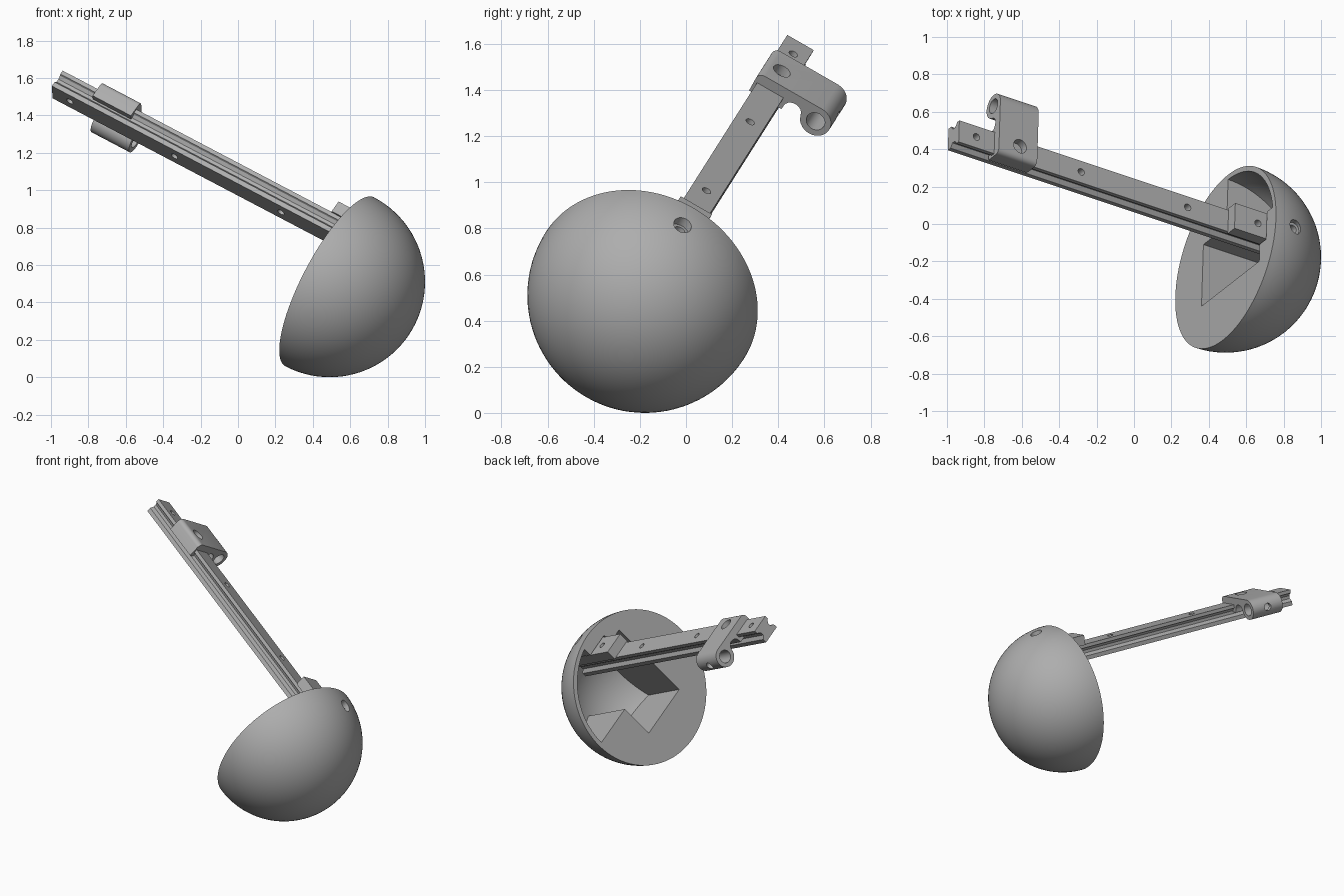
import bpy, bmesh, math
from mathutils import Vector, Matrix

if "Cube" in bpy.data.objects:
    bpy.data.objects.remove(bpy.data.objects["Cube"], do_unlink=True)

grey = bpy.data.materials.new("plain_grey")
grey.use_nodes = True
grey.diffuse_color = (0.42, 0.42, 0.42, 1)
grey.node_tree.nodes["Principled BSDF"].inputs["Base Color"].default_value = (0.42, 0.42, 0.42, 1)

# Tilted working frame: u along the rail, v across it, w out of its top face
u = Vector((0.849, -0.283, -0.446)).normalized()
v = Vector((0.03, 0.866, -0.5))
v = (v - u * v.dot(u)).normalized()
w = u.cross(v)
FRAME = Matrix.Translation((0.49, -0.178, 0.51)) @ Matrix((u, v, w)).transposed().to_4x4()
AXIS = {"u": Matrix.Rotation(math.pi / 2, 4, 'Y'),
        "v": Matrix.Rotation(math.pi / 2, 4, 'X'),
        "w": Matrix.Identity(4)}


def make(name, bm):
    bmesh.ops.recalc_face_normals(bm, faces=bm.faces[:])
    mesh = bpy.data.meshes.new(name)
    bm.to_mesh(mesh)
    bm.free()
    mesh.materials.append(grey)
    ob = bpy.data.objects.new(name, mesh)
    bpy.context.scene.collection.objects.link(ob)
    return ob


def prism(name, outline, start, end):
    """Extrude a (v, w) outline along u."""
    bm = bmesh.new()
    face = bm.faces.new([bm.verts.new((start, b, c)) for b, c in outline])
    out = bmesh.ops.extrude_face_region(bm, geom=[face])
    moved = [g for g in out["geom"] if isinstance(g, bmesh.types.BMVert)]
    bmesh.ops.translate(bm, verts=moved, vec=(end - start, 0, 0))
    return make(name, bm)


def box(b, low, high):
    return [(-b, low), (b, low), (b, high), (-b, high)]


def rod(axis, centre, radius, length):
    bm = bmesh.new()
    bmesh.ops.create_cone(bm, cap_ends=True, segments=32, radius1=radius, radius2=radius,
                          depth=length, matrix=Matrix.Translation(centre) @ AXIS[axis])
    return make("cutter", bm)


def ball(name, radius, half=False):
    bm = bmesh.new()
    bmesh.ops.create_uvsphere(bm, u_segments=96, v_segments=48, radius=radius, matrix=AXIS["u"])
    if half:
        bmesh.ops.bisect_plane(bm, geom=bm.verts[:] + bm.edges[:] + bm.faces[:], dist=1e-4,
                               plane_co=(0, 0, 0), plane_no=(1, 0, 0), clear_inner=True)
        rim = [e for e in bm.edges if e.is_boundary]
        bmesh.ops.contextual_create(bm, geom=rim)
    return make(name, bm)


def combine(ob, tool, operation='DIFFERENCE'):
    mod = ob.modifiers.new("cut", 'BOOLEAN')
    mod.operation, mod.solver, mod.object = operation, 'EXACT', tool
    bpy.context.view_layer.objects.active = ob
    bpy.ops.object.modifier_apply(modifier=mod.name)
    bpy.data.objects.remove(tool, do_unlink=True)


# Half-ball housing with a stepped pocket that follows the inside of the shell
housing = ball("dome_housing", 0.51, half=True)
pocket = prism("pocket", [(-0.19, -0.235), (0.19, -0.235), (0.19, 0), (0.6, 0), (0.6, 0.6),
                          (0.085, 0.6), (0.085, 0.415), (-0.085, 0.415), (-0.085, 0.35),
                          (-0.19, 0.35)], -0.1, 0.6)
combine(pocket, ball("inner_ball", 0.48), 'INTERSECT')
combine(housing, pocket)

# Countersunk screw hole through the shell
combine(housing, rod("w", (0.135, 0, 0.45), 0.024, 0.3))
combine(housing, rod("w", (0.135, 0, 0.56), 0.04, 0.2))

# Guide rail with a groove along each side
half = [(0.066, 0.23), (0.066, 0.258), (0.042, 0.275), (0.042, 0.295),
        (0.055, 0.312), (0.066, 0.316), (0.066, 0.34)]
rail = prism("guide_rail", half + [(-b, c) for b, c in reversed(half)], -1.89, 0.31)
for a in (-1.78, -1.12, -0.45):
    combine(rail, rod("w", (a, 0, 0.3), 0.02, 0.3))

# Mounting block at the housing end of the rail
block = prism("mounting_block", box(0.078, 0.338, 0.408), -0.195, 0.23)
for a in (-0.05, 0.135):
    combine(block, rod("w", (a, 0, 0.4), 0.02, 0.1))

# Clamp over the rail: flat plate running into a rolled barrel on one side
bc, cc, r = 0.237, 0.318, 0.07
outline = [(-0.08, 0.285), (0.082, 0.285)]
for i in range(9):  # hollow between body and barrel
    t = math.pi * (1 - i / 8)
    outline.append((0.125 + 0.042 * math.cos(t), 0.305 + 0.038 * math.sin(t)))
for i in range(25):  # barrel
    t = math.pi * (1.0 + 1.5 * i / 24)
    outline.append((bc + r * math.cos(t), cc + r * math.sin(t)))
for i in range(7):  # rounded shoulder
    t = math.pi / 2 * (1 + i / 6)
    outline.append((-0.05 + 0.03 * math.cos(t), 0.358 + 0.03 * math.sin(t)))
clamp = prism("rail_clamp", outline, -1.667, -1.426)
combine(clamp, rod("u", (-1.547, bc, cc), 0.042, 0.5))
combine(clamp, rod("w", (-1.535, 0, 0.4), 0.04, 0.12))
combine(clamp, rod("v", (-1.547, bc + 0.08, cc), 0.026, 0.12))

# Shade and stand everything in its tilted pose
for ob in (housing, rail, block, clamp):
    bpy.ops.object.select_all(action='DESELECT')
    ob.select_set(True)
    bpy.context.view_layer.objects.active = ob
    bpy.ops.object.shade_smooth_by_angle(angle=math.radians(30))
    ob.matrix_world = FRAME
